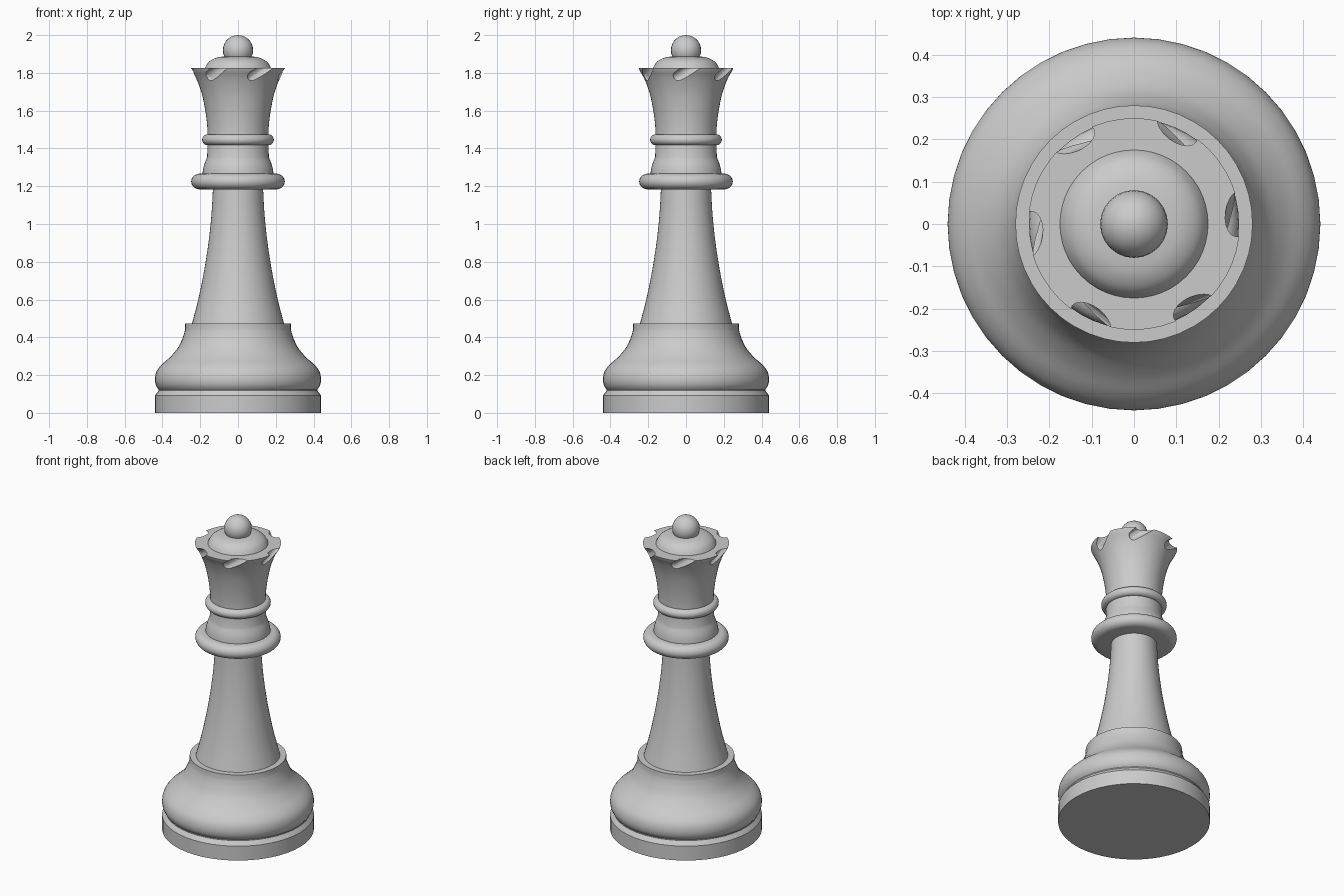
import bpy, bmesh, math
from mathutils import Vector, Matrix

if "Cube" in bpy.data.objects:
    bpy.data.objects.remove(bpy.data.objects["Cube"])

SEG = 48


def curve(pts, steps=4):
    """Smooth Catmull-Rom curve through (radius, height) points."""
    p = [Vector(q) for q in pts]
    p = [2 * p[0] - p[1]] + p + [2 * p[-1] - p[-2]]
    out = []
    for i in range(1, len(p) - 2):
        a, b, c, d = p[i - 1:i + 3]
        for k in range(steps):
            t = k / steps
            out.append(0.5 * (2 * b + (c - a) * t + (2 * a - 5 * b + 4 * c - d) * t * t
                              + (3 * b - a - 3 * c + d) * t ** 3))
    return [tuple(v) for v in out] + [tuple(pts[-1])]


def finish(name, bm):
    bmesh.ops.recalc_face_normals(bm, faces=bm.faces)
    mesh = bpy.data.meshes.new(name)
    bm.to_mesh(mesh)
    bm.free()
    ob = bpy.data.objects.new(name, mesh)
    bpy.context.collection.objects.link(ob)
    return ob


def smooth(ob):
    bpy.ops.object.select_all(action='DESELECT')
    ob.select_set(True)
    bpy.context.view_layer.objects.active = ob
    bpy.ops.object.shade_smooth_by_angle(angle=math.radians(35))


def lathe(name, profile):
    """Closed solid of revolution from a bottom-to-top profile."""
    bm = bmesh.new()
    rings = [[bm.verts.new((r * math.cos(2 * math.pi * i / SEG),
                            r * math.sin(2 * math.pi * i / SEG), z))
              for i in range(SEG)] for r, z in profile]
    for lo, hi in zip(rings, rings[1:]):
        for i in range(SEG):
            j = (i + 1) % SEG
            bm.faces.new((lo[i], lo[j], hi[j], hi[i]))
    bm.faces.new(rings[0][::-1])
    bm.faces.new(rings[-1])
    ob = finish(name, bm)
    smooth(ob)
    return ob


def ring(name, r, z, half_w, half_h):
    """Rounded collar with an elliptical rim."""
    n = 10
    lathe(name, [(r - half_w + half_w * math.cos(a), z + half_h * math.sin(a))
                 for a in (math.pi * (k / n - 0.5) for k in range(n + 1))])


# Foot: plinth, groove, and the flared bell above it
lathe("plinth", [(0.44, 0), (0.44, 0.092), (0.42, 0.118), (0.42, 0.125)])
lathe("bell", curve([(0.415, 0.118), (0.434, 0.145), (0.44, 0.18), (0.431, 0.22), (0.405, 0.255),
                     (0.36, 0.295), (0.318, 0.345), (0.292, 0.4), (0.28, 0.44)])
      + [(0.28, 0.472)])

# Tapered stem
lathe("stem", curve([(0.247, 0.46), (0.206, 0.62), (0.168, 0.82), (0.143, 1.02), (0.132, 1.2)]))

# Collars and neck
ring("lower_collar", 0.248, 1.225, 0.045, 0.042)
lathe("neck", curve([(0.188, 1.25), (0.187, 1.275), (0.18, 1.31), (0.163, 1.355)]) + [(0.162, 1.44)])
ring("upper_collar", 0.19, 1.446, 0.03, 0.029)

# Flared crown
crown = lathe("crown", curve([(0.16, 1.45), (0.163, 1.52), (0.173, 1.6), (0.192, 1.69),
                              (0.219, 1.765), (0.246, 1.814)]) + [(0.25, 1.825)])

# Six slanted round-ended notches around the crown rim
bm = bmesh.new()
lo, hi = Vector((0.238, -0.045, 1.776)), Vector((0.25, 0.05, 1.842))
axis = (hi - lo).normalized()
tilt = axis.to_track_quat('Z', 'Y').to_matrix().to_4x4()
for k in range(6):
    spin = Matrix.Rotation(math.radians(60 * k), 4, 'Z')
    made = bmesh.ops.create_uvsphere(bm, u_segments=20, v_segments=12, radius=0.032)["verts"]
    for v in made:
        if v.co.z > 1e-5:
            v.co.z += (hi - lo).length
    bmesh.ops.transform(bm, matrix=spin @ Matrix.Translation(lo) @ tilt, verts=made)
cutter = finish("notch_cutter", bm)
cutter.hide_render = True
mod = crown.modifiers.new("notches", 'BOOLEAN')
mod.operation = 'DIFFERENCE'
mod.solver = 'EXACT'
mod.object = cutter
bpy.context.view_layer.objects.active = crown
bpy.ops.object.modifier_apply(modifier=mod.name)
bpy.data.objects.remove(cutter)
smooth(crown)

# Cap dome and finial ball
lathe("dome", curve([(0.177, 1.815), (0.172, 1.832), (0.152, 1.86), (0.115, 1.88), (0.06, 1.889)]))
bm = bmesh.new()
bmesh.ops.create_uvsphere(bm, u_segments=24, v_segments=14, radius=0.08,
                          matrix=Matrix.Translation((0, 0, 1.92)))
smooth(finish("finial", bm))
